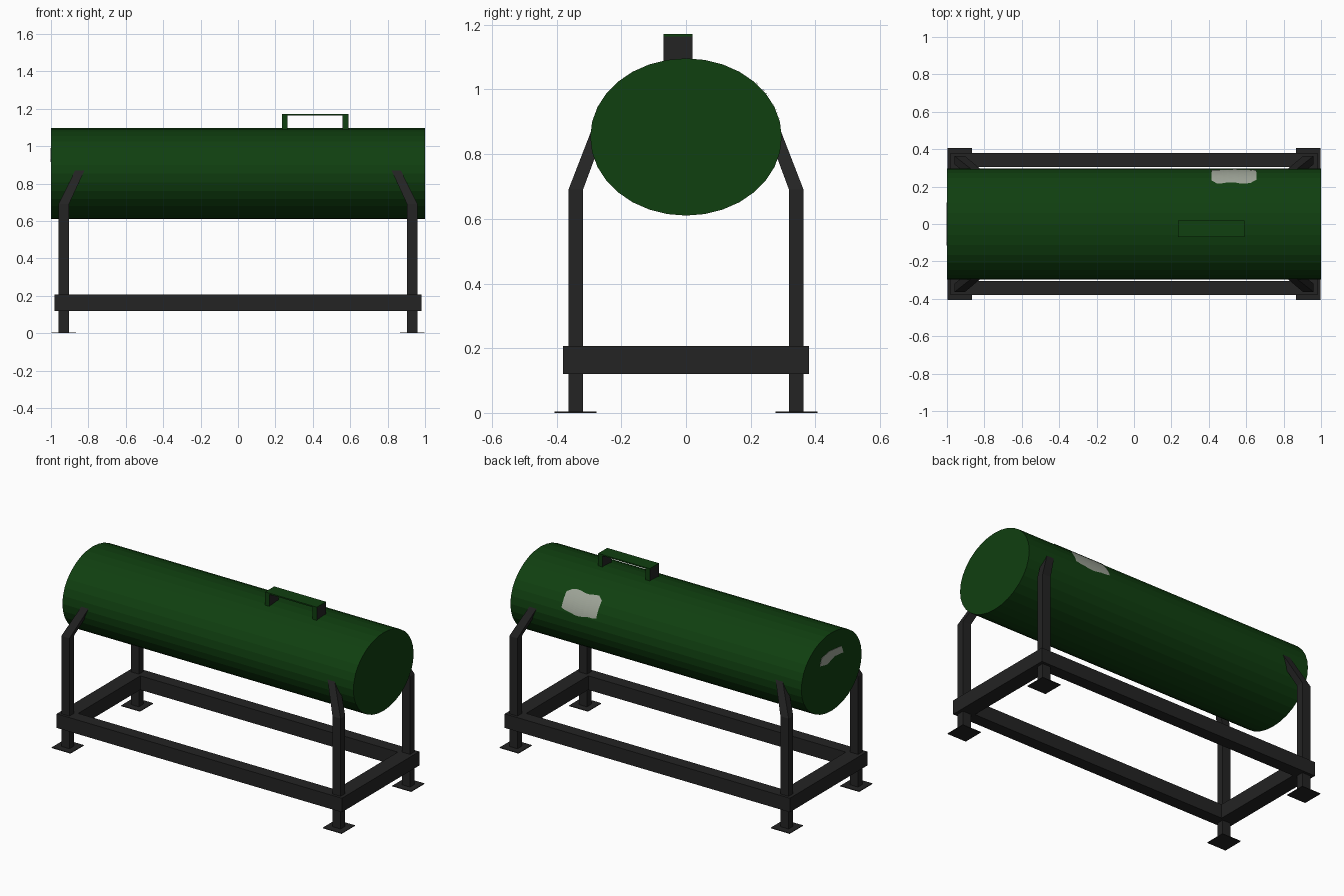
import bpy, bmesh, math

if "Cube" in bpy.data.objects:
    bpy.data.objects.remove(bpy.data.objects["Cube"])


def material(name, rgb):
    m = bpy.data.materials.new(name)
    m.diffuse_color = (*rgb, 1)
    m.use_nodes = True
    m.node_tree.nodes["Principled BSDF"].inputs["Base Color"].default_value = m.diffuse_color
    return m


GREEN = material("tank green", (0.005, 0.05, 0.005))
BLACK = material("frame black", (0.017, 0.017, 0.017))
GREY = material("label grey", (0.34, 0.37, 0.31))

RY, RZ, ZC = 0.296, 0.243, 0.853   # tank half width, half height, centre height
SIDES = 32


def make(name, verts, faces, *mats):
    me = bpy.data.meshes.new(name)
    me.from_pydata(verts, [], faces)
    for m in mats:
        me.materials.append(m)
    bm = bmesh.new()
    bm.from_mesh(me)
    bmesh.ops.recalc_face_normals(bm, faces=bm.faces)
    bm.to_mesh(me)
    bm.free()
    ob = bpy.data.objects.new(name, me)
    bpy.context.collection.objects.link(ob)
    return ob


def loft(name, rings, *mats):
    """Closed solid through rings of equal length."""
    n = len(rings[0])
    verts = [v for r in rings for v in r]
    faces = [(k * n + i, k * n + (i + 1) % n, (k + 1) * n + (i + 1) % n, (k + 1) * n + i)
             for k in range(len(rings) - 1) for i in range(n)]
    faces += [tuple(range(n)), tuple(range(len(verts) - n, len(verts)))]
    return make(name, verts, faces, *mats)


def rect(cx, cy, z, w, d):
    return [(cx + a * w / 2, cy + b * d / 2, z) for a, b in ((-1, -1), (1, -1), (1, 1), (-1, 1))]


def box(name, x0, x1, y0, y1, z0, z1, *mats):
    c = ((x0 + x1) / 2, (y0 + y1) / 2)
    return loft(name, [rect(*c, z, x1 - x0, y1 - y0) for z in (z0, z1)], *mats)


def on_tank(x, t, off=0.0):
    return (x, (RY + off) * math.cos(t), ZC + (RZ + off) * math.sin(t))


# Tank: elliptical cylinder lying along x
loft("tank", [[on_tank(x, 2 * math.pi * i / SIDES) for i in range(SIDES)] for x in (-1, 1)], GREEN)

# Legs with inward bent tops, and thin foot plates
for sx, xn in ((-1, "left"), (1, "right")):
    for sy, yn in ((-1, "front"), (1, "back")):
        x, y = sx * 0.932, sy * 0.341
        loft(f"{yn}_{xn}_leg", [rect(x, y, 0, 0.056, 0.045),
                                rect(x, y, 0.69, 0.056, 0.045),
                                rect(sx * 0.845, sy * 0.272, 0.872, 0.05, 0.042)], BLACK)
        box(f"{yn}_{xn}_foot", x - 0.065, x + 0.065, y - 0.065, y + 0.065, 0, 0.004, BLACK)

# Lower frame rails
for s, n in ((-1, "front"), (1, "back")):
    box(f"{n}_rail", -0.98, 0.98, *sorted((s * 0.305, s * 0.38)), 0.12, 0.207, BLACK)
for s, n in ((-1, "left"), (1, "right")):
    box(f"{n}_rail", *sorted((s * 0.885, s * 0.98)), -0.305, 0.305, 0.12, 0.207, BLACK)

# Handle: thin top strap on two posts whose end faces are black
box("handle_strap", 0.235, 0.59, -0.069, 0.02, 1.163, 1.171, GREEN)
for x0 in (0.235, 0.56):
    post = box("handle_post", x0, x0 + 0.03, -0.069, 0.02, 1.08, 1.17, GREEN, BLACK)
    for p in post.data.polygons:
        if abs(p.normal.x) > 0.9:
            p.material_index = 1

# Side label: worn patch following the tank's back surface
cols, rows = 8, 12
verts, faces = [], []
for i in range(cols + 1):
    u = i / cols
    lo = math.radians(12 + 1.5 * math.sin(u * 9) + (3 if i in (0, cols) else 0))
    hi = math.radians(42.5 + 1.2 * math.sin(u * 11) - (4 if i in (0, cols) else 0))
    for j in range(rows + 1):
        t = lo + (hi - lo) * j / rows
        x = 0.415 + 0.24 * u
        verts.append(on_tank(x, t, 0.002))
for i in range(cols):
    for j in range(rows):
        a = i * (rows + 1) + j
        faces.append((a, a + rows + 1, a + rows + 2, a + 1))
make("side_label", verts, faces, GREY)

# End label: small arched plate on the left end
arch = [(0.115, 0.077), (0.097, 0.122), (0.02, 0.136), (-0.097, 0.124),
        (-0.115, 0.078), (-0.03, 0.086), (0.045, 0.062)]
loft("end_label", [[(x, y, ZC + z) for y, z in arch] for x in (-1.002, -0.999)], GREY)
